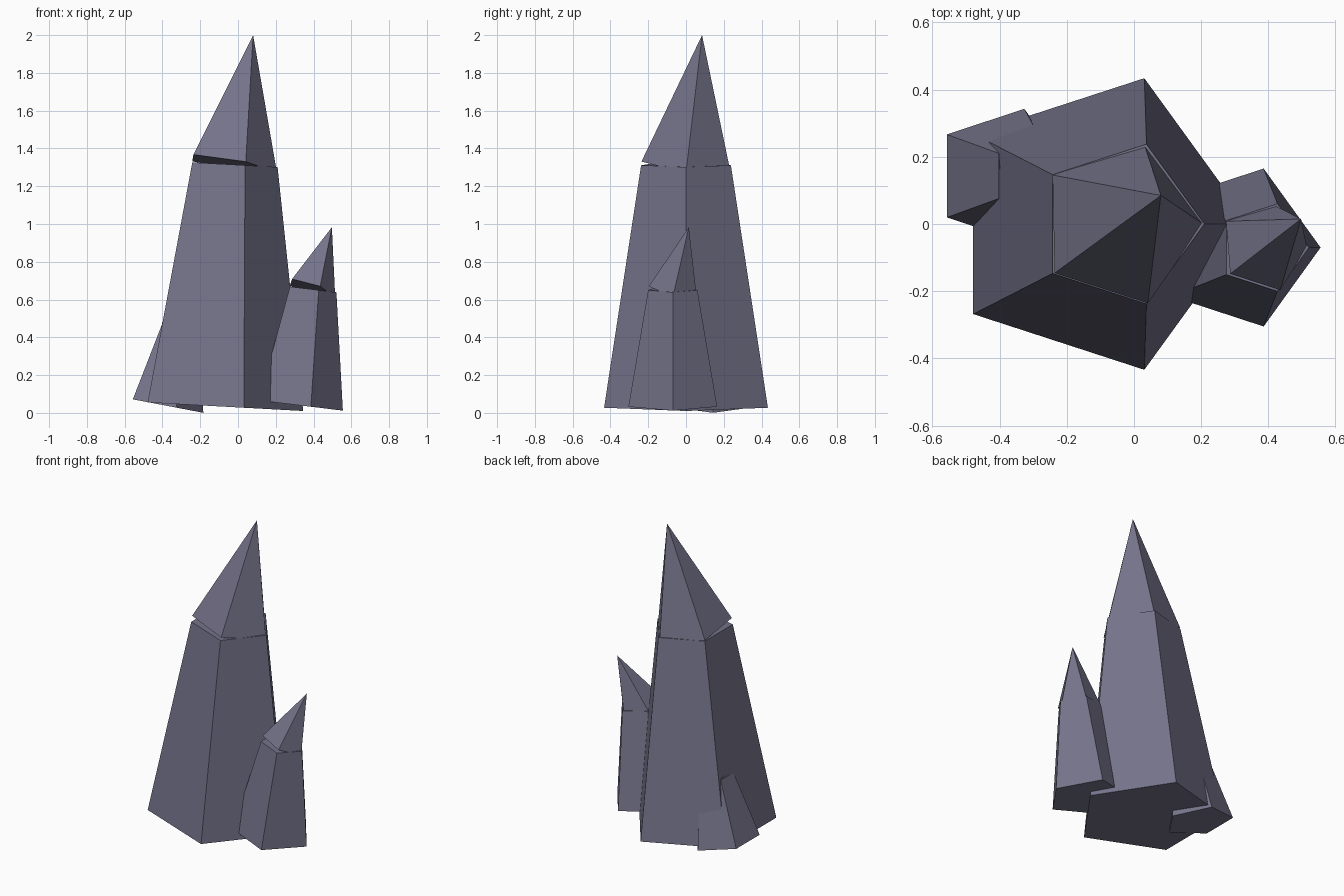
import bpy, bmesh, math
from mathutils import Vector, Euler

if "Cube" in bpy.data.objects:
    bpy.data.objects.remove(bpy.data.objects["Cube"])

stone = bpy.data.materials.new("grey_violet_crystal")
stone.diffuse_color = (0.175, 0.17, 0.25, 1.0)
stone.use_nodes = True
stone.node_tree.nodes["Principled BSDF"].inputs["Base Color"].default_value = stone.diffuse_color
SIDES = 5


def frustum(name, start, end, r1, r2):
    """Five-sided tapered prism from start to end; r2 = 0 gives a point."""
    start, end = Vector(start), Vector(end)
    d = (end - start).normalized()
    # tilt about x, then y, keeping one corner towards +x
    rot = Euler((-math.asin(d.y), math.atan2(d.x, d.z), 0)).to_matrix()
    ring = [Vector((math.cos(2 * math.pi * i / SIDES),
                    math.sin(2 * math.pi * i / SIDES), 0)) for i in range(SIDES)]
    bm = bmesh.new()
    low = [bm.verts.new(start + rot @ (p * r1)) for p in ring]
    bm.faces.new(low[::-1])
    if r2 > 0:
        high = [bm.verts.new(end + rot @ (p * r2)) for p in ring]
        bm.faces.new(high)
    else:
        apex = bm.verts.new(end)
    for i in range(SIDES):
        j = (i + 1) % SIDES
        if r2 > 0:
            bm.faces.new((low[i], low[j], high[j], high[i]))
        else:
            bm.faces.new((low[i], low[j], apex))
    me = bpy.data.meshes.new(name)
    bm.to_mesh(me)
    bm.free()
    me.materials.append(stone)
    bpy.context.collection.objects.link(bpy.data.objects.new(name, me))


def crystal(name, base, shoulder, apex, r1, r2):
    frustum(name + "_body", base, shoulder, r1, r2)
    frustum(name + "_tip", shoulder, apex, r2, 0)


# tall central crystal
crystal("main_crystal", (-0.11, 0, 0.035), (-0.04, 0, 1.315),
        (0.08, 0.085, 2.0), 0.456, 0.25)
# medium crystal on the right
crystal("right_crystal", (0.31, -0.07, 0.042), (0.385, -0.07, 0.655),
        (0.497, 0.015, 0.983), 0.247, 0.137)
# small crystal on the left, its tip buried in the central one
crystal("left_crystal", (-0.39, 0.143, 0.04), (-0.312, 0.143, 0.449),
        (-0.225, 0.2, 0.65), 0.21, 0.115)
